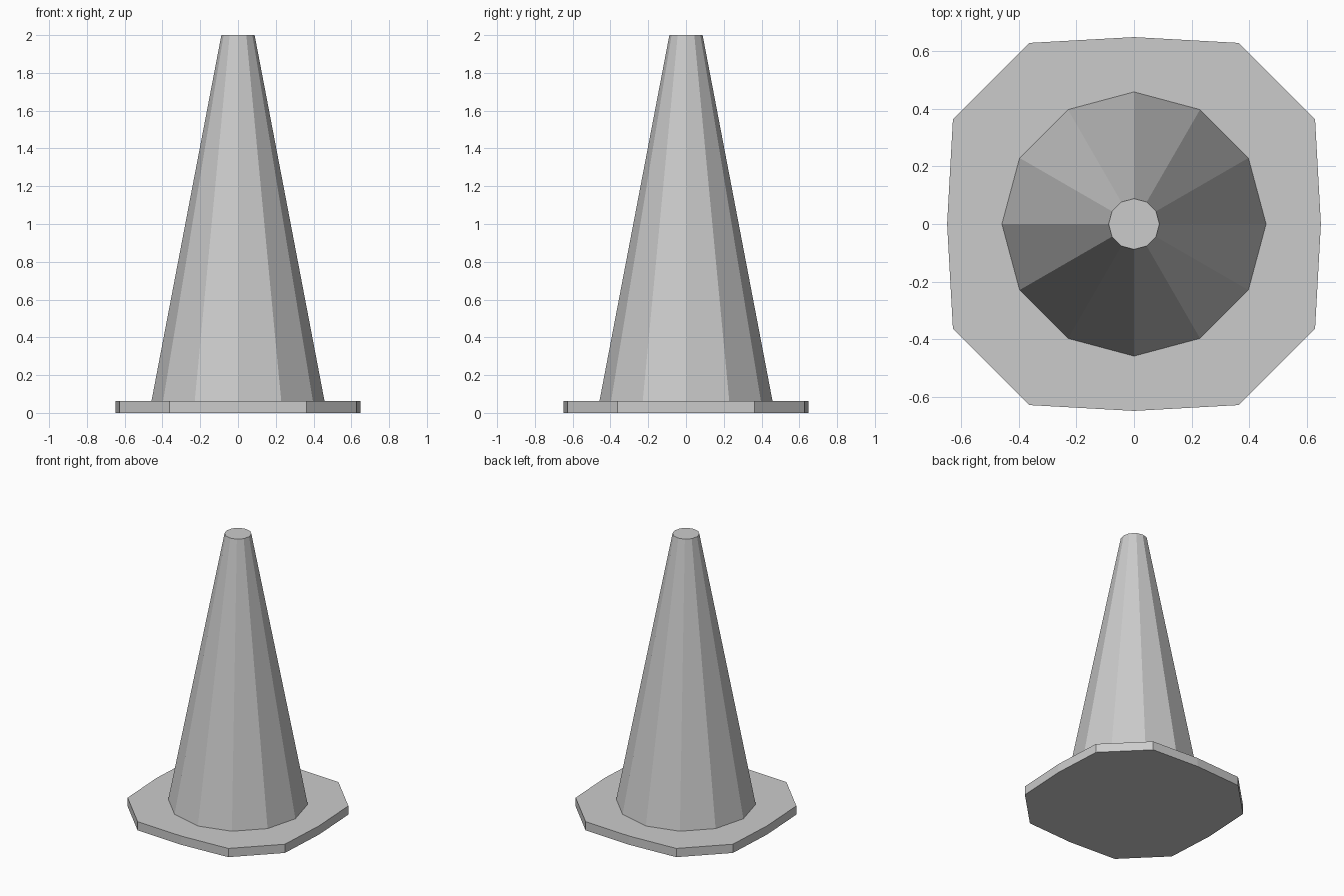
import bpy, bmesh
from math import cos, sin, pi

if "Cube" in bpy.data.objects:
    bpy.data.objects.remove(bpy.data.objects["Cube"])

SIDES = 12

def ring(bm, z, r_axis, r_diag):
    """12-point ring; the points on the x and y axes may have their own radius."""
    pts = []
    for i in range(SIDES):
        r = r_axis if i % 3 == 0 else r_diag
        a = 2 * pi * i / SIDES
        pts.append(bm.verts.new((r * cos(a), r * sin(a), z)))
    return pts

# Squarish foot plate and tapered body as one lofted watertight shell
profile = [(0.0, 0.648, 0.725), (0.063, 0.648, 0.725),
           (0.063, 0.458, 0.458), (2.0, 0.088, 0.088)]

bm = bmesh.new()
rings = [ring(bm, *p) for p in profile]
for lo, hi in zip(rings, rings[1:]):
    for i in range(SIDES):
        j = (i + 1) % SIDES
        bm.faces.new((lo[i], lo[j], hi[j], hi[i]))
bm.faces.new(rings[0][::-1])   # underside
bm.faces.new(rings[-1])        # flat tip
bmesh.ops.recalc_face_normals(bm, faces=bm.faces)

mesh = bpy.data.meshes.new("traffic_cone")
bm.to_mesh(mesh)
bm.free()
bpy.context.collection.objects.link(bpy.data.objects.new("traffic_cone", mesh))
